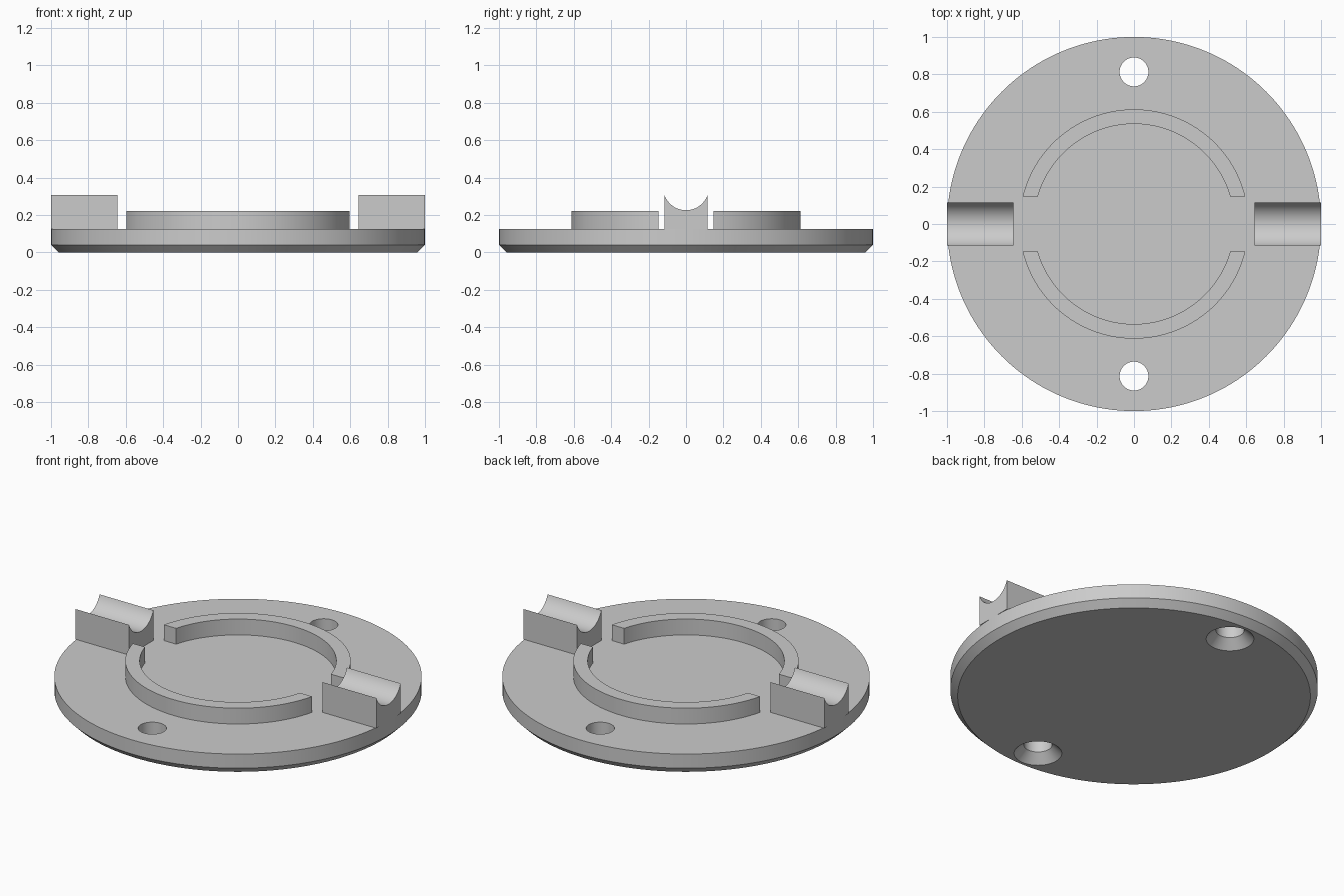
import bpy
import bmesh
from math import sin, cos, asin, pi, radians
from mathutils import Matrix, Vector

old = bpy.data.objects.get("Cube")
if old:
    bpy.data.objects.remove(old)

grey = bpy.data.materials.new("light grey")
grey.use_nodes = True
COLOUR = (0.6, 0.6, 0.6, 1)
grey.diffuse_color = COLOUR
grey.node_tree.nodes["Principled BSDF"].inputs["Base Color"].default_value = COLOUR

PLATE_TOP = 0.125


def finish(bm, name):
    bmesh.ops.recalc_face_normals(bm, faces=bm.faces)
    mesh = bpy.data.meshes.new(name)
    bm.to_mesh(mesh)
    bm.free()
    mesh.materials.append(grey)
    obj = bpy.data.objects.new(name, mesh)
    bpy.context.collection.objects.link(obj)
    return obj


def activate(obj):
    bpy.ops.object.select_all(action="DESELECT")
    obj.select_set(True)
    bpy.context.view_layer.objects.active = obj


def smooth(obj):
    activate(obj)
    bpy.ops.object.shade_smooth_by_angle(angle=radians(30))


def lathe(name, profile, segments, centre=(0, 0)):
    """Closed solid of revolution from (radius, height) pairs."""
    bm = bmesh.new()
    rings = []
    for r, z in profile:
        rings.append([bm.verts.new((centre[0] + r * cos(2 * pi * i / segments),
                                    centre[1] + r * sin(2 * pi * i / segments), z))
                      for i in range(segments)])
    for a, b in zip(rings, rings[1:]):
        for i in range(segments):
            j = (i + 1) % segments
            bm.faces.new((a[i], a[j], b[j], b[i]))
    bm.faces.new(rings[0])
    bm.faces.new(rings[-1])
    return finish(bm, name)


def prism_between(name, left_edge, right_edge, direction):
    """Extruded strip between two matching rows of points."""
    bm = bmesh.new()
    a = [bm.verts.new(p) for p in left_edge]
    b = [bm.verts.new(p) for p in right_edge]
    faces = [bm.faces.new((a[i], a[i + 1], b[i + 1], b[i])) for i in range(len(a) - 1)]
    grown = bmesh.ops.extrude_face_region(bm, geom=faces, use_keep_orig=True)
    moved = [v for v in grown["geom"] if isinstance(v, bmesh.types.BMVert)]
    bmesh.ops.translate(bm, verts=moved, vec=Vector(direction))
    return finish(bm, name)


# Round base plate with a chamfered lower rim
plate = lathe("base_plate", [(0.96, 0), (1, 0.04), (1, PLATE_TOP)], 160)

# Two screw holes, countersunk from below
for side in (-1, 1):
    cutter = lathe("hole_cutter", [(0.14, -0.01), (0.077, 0.053), (0.077, 0.2)],
                   64, (0, side * 0.813))
    cutter.hide_render = True
    cut = plate.modifiers.new("screw_hole", "BOOLEAN")
    cut.operation = "DIFFERENCE"
    cut.solver = "EXACT"
    cut.object = cutter
    activate(plate)
    bpy.ops.object.modifier_apply(modifier=cut.name)
    bpy.data.objects.remove(cutter)
smooth(plate)


# Raised locating ring, split into two arcs with straight-cut ends
def arc(radius, gap, steps=64):
    start = asin(gap / radius)
    return [(radius * cos(t), radius * sin(t), PLATE_TOP)
            for t in (start + (pi - 2 * start) * i / steps for i in range(steps + 1))]


for name, turn in (("back_ring_arc", 0), ("front_ring_arc", pi)):
    ring = prism_between(name, arc(0.535, 0.147), arc(0.613, 0.147), (0, 0, 0.095))
    ring.data.transform(Matrix.Rotation(turn, 4, "Z"))
    smooth(ring)

# Side cradles with a rounded groove along the top
HALF, GROOVE_R, GROOVE_Z = 0.115, 0.122, 0.347
spread = asin(HALF / GROOVE_R)
angles = [spread * (i / 16 - 1) for i in range(33)]
groove = [(0.643, GROOVE_R * sin(t), GROOVE_Z - GROOVE_R * cos(t)) for t in angles]
foot = [(x, y, PLATE_TOP) for x, y, z in groove]
for name, turn in (("left_cradle", 0), ("right_cradle", pi)):
    cradle = prism_between(name, foot, groove, (0.357, 0, 0))
    cradle.data.transform(Matrix.Rotation(turn, 4, "Z"))
    smooth(cradle)
